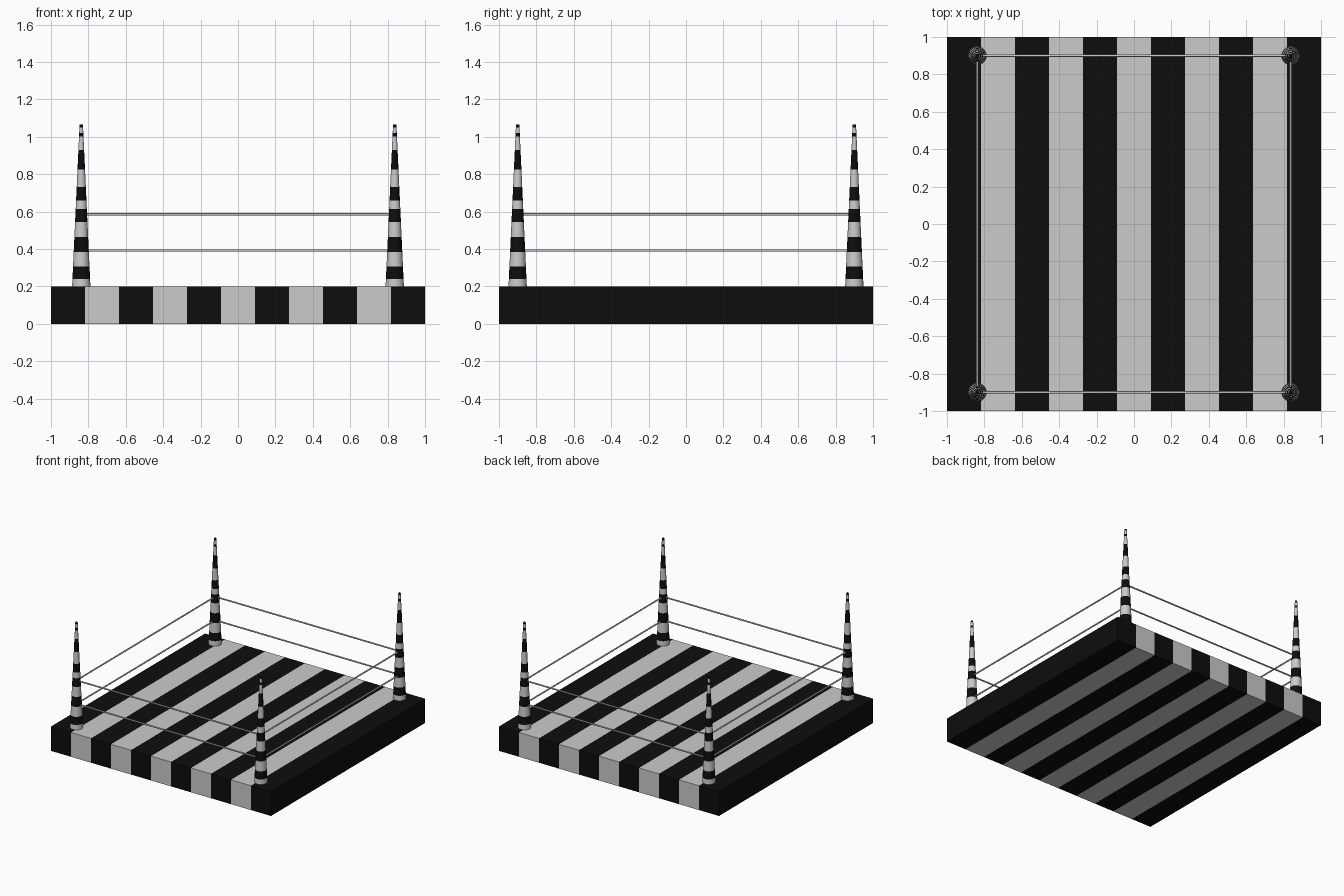
import bpy, bmesh, math
from mathutils import Vector

if "Cube" in bpy.data.objects:
    bpy.data.objects.remove(bpy.data.objects["Cube"])

black = bpy.data.materials.new("black")
black.diffuse_color = (0.004, 0.004, 0.004, 1)
black.use_nodes = True
black.node_tree.nodes["Principled BSDF"].inputs["Base Color"].default_value = black.diffuse_color
grey = bpy.data.materials.new("light_grey")
grey.diffuse_color = (0.8, 0.8, 0.8, 1)
grey.use_nodes = True
grey.node_tree.nodes["Principled BSDF"].inputs["Base Color"].default_value = grey.diffuse_color


def finish(bm, name, smooth=False):
    bmesh.ops.recalc_face_normals(bm, faces=bm.faces)
    mesh = bpy.data.meshes.new(name)
    bm.to_mesh(mesh)
    bm.free()
    mesh.materials.append(grey)
    mesh.materials.append(black)
    ob = bpy.data.objects.new(name, mesh)
    bpy.context.collection.objects.link(ob)
    if smooth:
        bpy.ops.object.select_all(action='DESELECT')
        ob.select_set(True)
        bpy.context.view_layer.objects.active = ob
        bpy.ops.object.shade_smooth_by_angle(angle=math.radians(40))
    return ob


# Platform: one box cut into 11 stripes
STRIPES = 11
bm = bmesh.new()
bmesh.ops.create_cube(bm, size=1)
for v in bm.verts:
    v.co = (v.co.x * 2, v.co.y * 2, v.co.z * 0.2 + 0.1)
for i in range(1, STRIPES):
    bmesh.ops.bisect_plane(bm, geom=bm.verts[:] + bm.edges[:] + bm.faces[:],
                           plane_co=(-1 + 2 * i / STRIPES, 0, 0), plane_no=(1, 0, 0))
for f in bm.faces:
    stripe = int((f.calc_center_median().x + 1) / 2 * STRIPES)
    f.material_index = int(min(stripe, STRIPES - 1) % 2 == 0)
finish(bm, "platform")

# Posts: tapered lathe with alternating bands, starting light
BANDS = [0.20, 0.24, 0.305, 0.385, 0.465, 0.545, 0.615, 0.66, 0.73,
         0.825, 0.93, 1.00, 1.02, 1.05, 1.065]
SIDES = 32


def post(name, x, y):
    bm = bmesh.new()
    rings = []
    for z in BANDS:
        r = 0.049 - 0.040 * (z - 0.2) / 0.865
        rings.append([bm.verts.new((x + r * math.cos(a), y + r * math.sin(a), z))
                      for a in (2 * math.pi * k / SIDES for k in range(SIDES))])
    for i, (lo, hi) in enumerate(zip(rings, rings[1:])):
        for k in range(SIDES):
            n = (k + 1) % SIDES
            bm.faces.new((lo[k], lo[n], hi[n], hi[k])).material_index = i % 2
    bm.faces.new(rings[0])
    bm.faces.new(rings[-1]).material_index = 1
    finish(bm, name, True)


# Ropes: thin cylinders between neighbouring posts
def rope(name, a, b):
    a, b = Vector(a), Vector(b)
    bm = bmesh.new()
    bmesh.ops.create_cone(bm, cap_ends=True, segments=16, radius1=0.006,
                          radius2=0.006, depth=(b - a).length)
    ob = finish(bm, name, True)
    ob.location = (a + b) / 2
    ob.rotation_euler = (b - a).to_track_quat('Z', 'Y').to_euler()


PX, PY = 0.838, 0.90
corners = [(-PX, -PY), (PX, -PY), (PX, PY), (-PX, PY)]
for i, (x, y) in enumerate(corners):
    post(f"corner_post_{i + 1}", x, y)
    x2, y2 = corners[(i + 1) % 4]
    for level, z in (("lower", 0.392), ("upper", 0.585)):
        rope(f"{level}_rope_{i + 1}", (x, y, z), (x2, y2, z))
